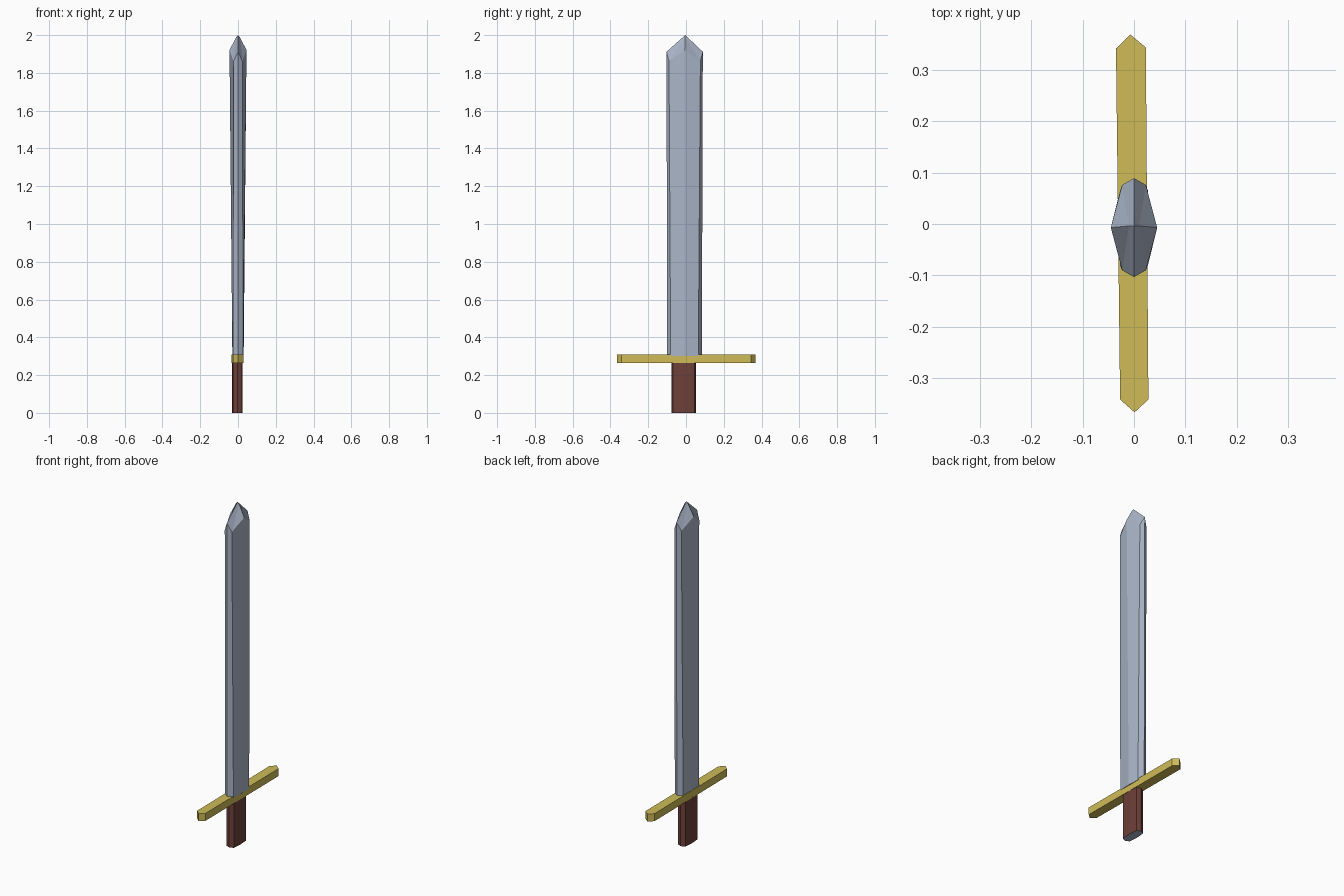
import bpy, bmesh

if "Cube" in bpy.data.objects:
    bpy.data.objects.remove(bpy.data.objects["Cube"])


def material(name, rgb):
    m = bpy.data.materials.new(name)
    m.diffuse_color = (*rgb, 1)
    m.use_nodes = True
    m.node_tree.nodes["Principled BSDF"].inputs["Base Color"].default_value = m.diffuse_color
    return m


steel = material("steel", (0.40, 0.46, 0.57))
gold = material("gold", (0.62, 0.50, 0.095))
brown = material("brown_leather", (0.155, 0.052, 0.042))


def section(edge, bevel_y, bevel_x, ridge_x, cx=0.0, cy=0.0):
    """Eight-point outline: sharp edges on y, bevel corners, ridges on x."""
    pts = [(0, edge), (-bevel_x, bevel_y), (-ridge_x, 0), (-bevel_x, -bevel_y),
           (0, -edge), (bevel_x, -bevel_y), (ridge_x, 0), (bevel_x, bevel_y)]
    return [(x + cx, y + cy) for x, y in pts]


def loft(name, rings, mats):
    """Skin a stack of rings of 3D points and cap both ends."""
    bm = bmesh.new()
    vr = [[bm.verts.new(p) for p in r] for r in rings]
    n = len(vr[0])
    for a, b in zip(vr, vr[1:]):
        for i in range(n):
            j = (i + 1) % n
            bm.faces.new((a[i], a[j], b[j], b[i]))
    bm.faces.new(vr[0][::-1])
    bm.faces.new(vr[-1])
    bmesh.ops.remove_doubles(bm, verts=bm.verts, dist=0.0002)
    bmesh.ops.recalc_face_normals(bm, faces=bm.faces)
    me = bpy.data.meshes.new(name)
    bm.to_mesh(me)
    bm.free()
    for m in mats:
        me.materials.append(m)
    ob = bpy.data.objects.new(name, me)
    bpy.context.collection.objects.link(ob)
    return ob


# Blade: thickens toward the tip, shoulders at 1.91, then closes to a point
base = [(x, y, 0.30) for x, y in section(0.092, 0.073, 0.027, 0.030, 0, -0.008)]
heights = [1.912, 1.865, 1.92, 1.865] * 2
heights = [1.912, 1.900, 1.92, 1.900, 1.912, 1.900, 1.92, 1.900]
shoulder = [(x, y, z) for (x, y), z in
            zip(section(0.096, 0.083, 0.023, 0.045, 0, -0.007), heights)]
# Main faces end lower at the bevel corners than on the central ridge
shoulder = [(x, y, 1.862 if i % 2 else z) for i, (x, y, z) in enumerate(shoulder)]
tip = [(x, -0.004, 2.0 - abs(x) * 1.2) for x, y in section(0, 0, 0.010, 0.012)]
loft("blade", [base, shoulder, tip], [steel])

# Cross guard: straight bar with pointed ends
outline = [(-0.007, 0.368), (-0.035, 0.341), (-0.027, -0.341),
           (0.001, -0.366), (0.028, -0.341), (0.023, 0.343)]
loft("cross_guard", [[(x, y, z) for x, y in outline] for z in (0.265, 0.309)], [gold])

# Grip: faceted leather handle with a steel underside
grip_ring = section(0.066, 0.056, 0.024, 0.028, -0.003, -0.012)
grip = loft("grip", [[(x, y, z) for x, y in grip_ring] for z in (0.0, 0.275)],
            [brown, steel])
for f in grip.data.polygons:
    if f.normal.z < -0.9:
        f.material_index = 1
